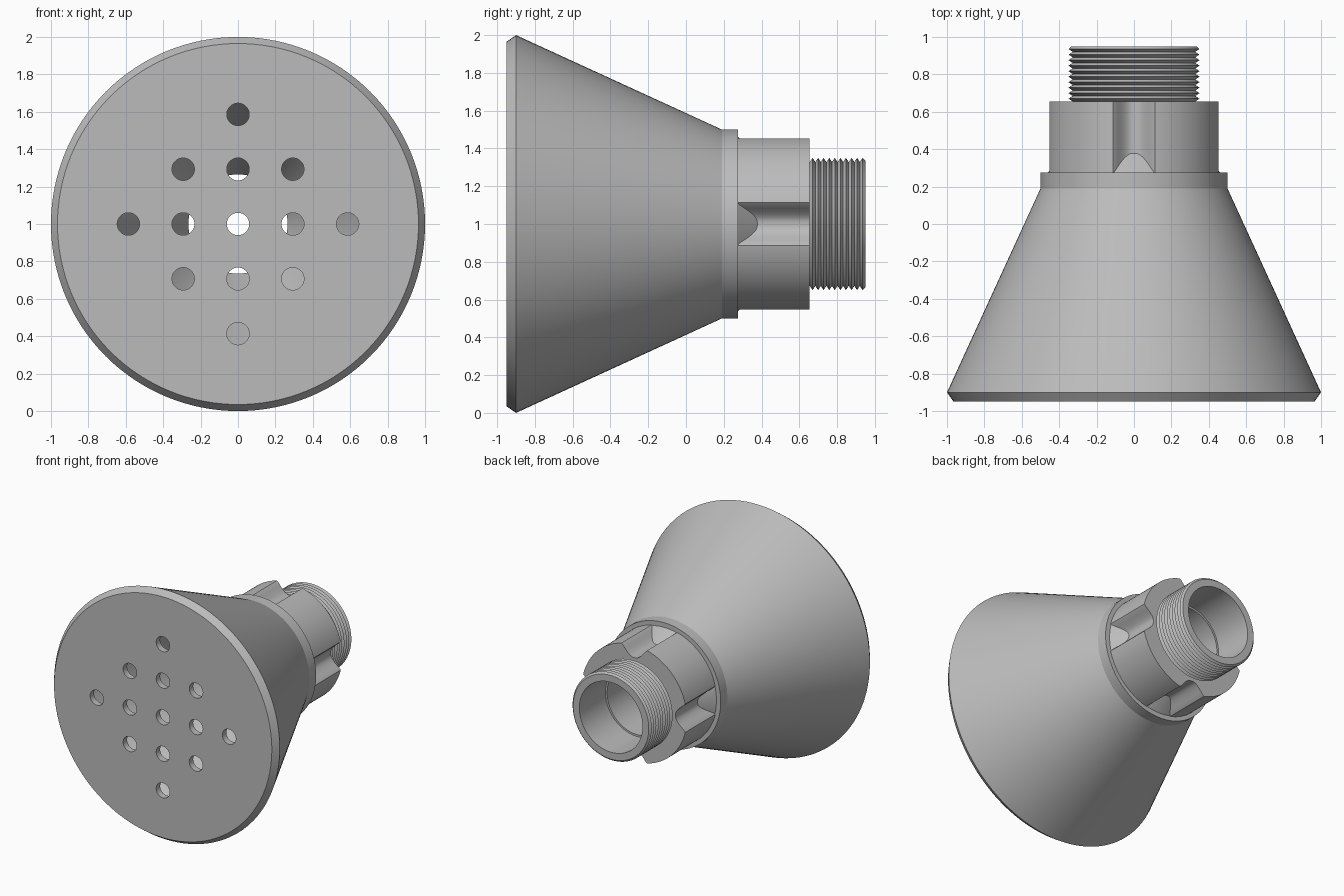
import bpy
import bmesh
import math
from mathutils import Matrix, Vector

cube = bpy.data.objects.get("Cube")
if cube:
    bpy.data.objects.remove(cube, do_unlink=True)

# One grey finish for every part
GREY = (0.5, 0.5, 0.5, 1.0)
grey = bpy.data.materials.new("plain_grey")
grey.use_nodes = True
grey.diffuse_color = GREY
bsdf = next(n for n in grey.node_tree.nodes if n.type == 'BSDF_PRINCIPLED')
bsdf.inputs["Base Color"].default_value = GREY

AXIS_HEIGHT = 1.0


def make_object(name, bm):
    bmesh.ops.recalc_face_normals(bm, faces=bm.faces)
    mesh = bpy.data.meshes.new(name)
    bm.to_mesh(mesh)
    bm.free()
    mesh.materials.append(grey)
    obj = bpy.data.objects.new(name, mesh)
    bpy.context.collection.objects.link(obj)
    return obj


def activate(obj):
    bpy.ops.object.select_all(action='DESELECT')
    obj.select_set(True)
    bpy.context.view_layer.objects.active = obj


def smooth(obj, degrees):
    activate(obj)
    bpy.ops.object.shade_smooth_by_angle(angle=math.radians(degrees))


def lathe(name, profile, segments, closed=True, cut=None):
    """Revolve (radius, y) points about the y axis; cut trims outer radii."""
    bm = bmesh.new()
    columns = []
    for s in range(segments):
        a = 2 * math.pi * s / segments
        column = []
        for r, y in profile:
            if cut:
                r = cut(r, a)
            column.append(bm.verts.new((r * math.cos(a), y,
                                        AXIS_HEIGHT + r * math.sin(a))))
        columns.append(column)
    n = len(profile)
    for s in range(segments):
        a, b = columns[s], columns[(s + 1) % segments]
        for i in range(n if closed else n - 1):
            j = (i + 1) % n
            bm.faces.new((a[i], a[j], b[j], b[i]))
    bmesh.ops.remove_doubles(bm, verts=bm.verts, dist=1e-5)
    return make_object(name, bm)


# Hollow flared head with front plate, rim band and small rear cone
head = lathe("spray_head", [
    (0, -0.95), (0.965, -0.95), (1.0, -0.9), (0.5, 0.19), (0.5, 0.275),
    (0.462, 0.275), (0.355, 0.39), (0.29, 0.39), (0.29, 0.28),
    (0.265, 0.275), (0.88, -0.9), (0, -0.9)], 128, closed=False)

# Nozzle holes in a diamond pattern through the plate
PITCH = 0.293
bm = bmesh.new()
for i in range(-2, 3):
    for j in range(-2, 3):
        if max(abs(i), abs(j)) == 2 and i * j != 0:
            continue
        if abs(i) + abs(j) > 2:
            continue
        place = Matrix.Translation(
            Vector((i * PITCH, -0.92, AXIS_HEIGHT + j * PITCH)))
        bmesh.ops.create_cone(
            bm, cap_ends=True, segments=40, radius1=0.06, radius2=0.06,
            depth=0.14, matrix=place @ Matrix.Rotation(math.pi / 2, 4, 'X'))
cutter = make_object("hole_cutter", bm)
cutter.hide_render = True
mod = head.modifiers.new("holes", 'BOOLEAN')
mod.operation = 'DIFFERENCE'
mod.solver = 'EXACT'
mod.object = cutter
activate(head)
bpy.ops.object.modifier_apply(modifier=mod.name)
bpy.data.objects.remove(cutter, do_unlink=True)
smooth(head, 20)


# Grip collar with four rounded grooves
def groove(r, a):
    if r < 0.4:
        return r
    quarter = math.pi / 2
    off = abs(a - quarter * round(a / quarter)) * r
    return r - 0.1 * max(0, 1 - (off / 0.11) ** 2.5)


collar = lathe("grip_collar", [
    (0.466, 0.27), (0.466, 0.655), (0.3, 0.655), (0.3, 0.27)],
    256, cut=groove)
smooth(collar, 28)

# Threaded neck with a stepped bore
RIDGES = 10
START, END = 0.655, 0.95
step = (END - START) / RIDGES
neck_profile = [(0.31, 0.28), (0.31, START - 0.01), (0.328, START - 0.01)]
for k in range(RIDGES):
    y = START + k * step
    neck_profile += [(0.328, y), (0.35, y + step / 2)]
neck_profile += [(0.335, END), (0.28, END), (0.28, 0.62),
                 (0.265, 0.62), (0.265, 0.275)]
neck = lathe("threaded_neck", neck_profile, 96)
smooth(neck, 30)
